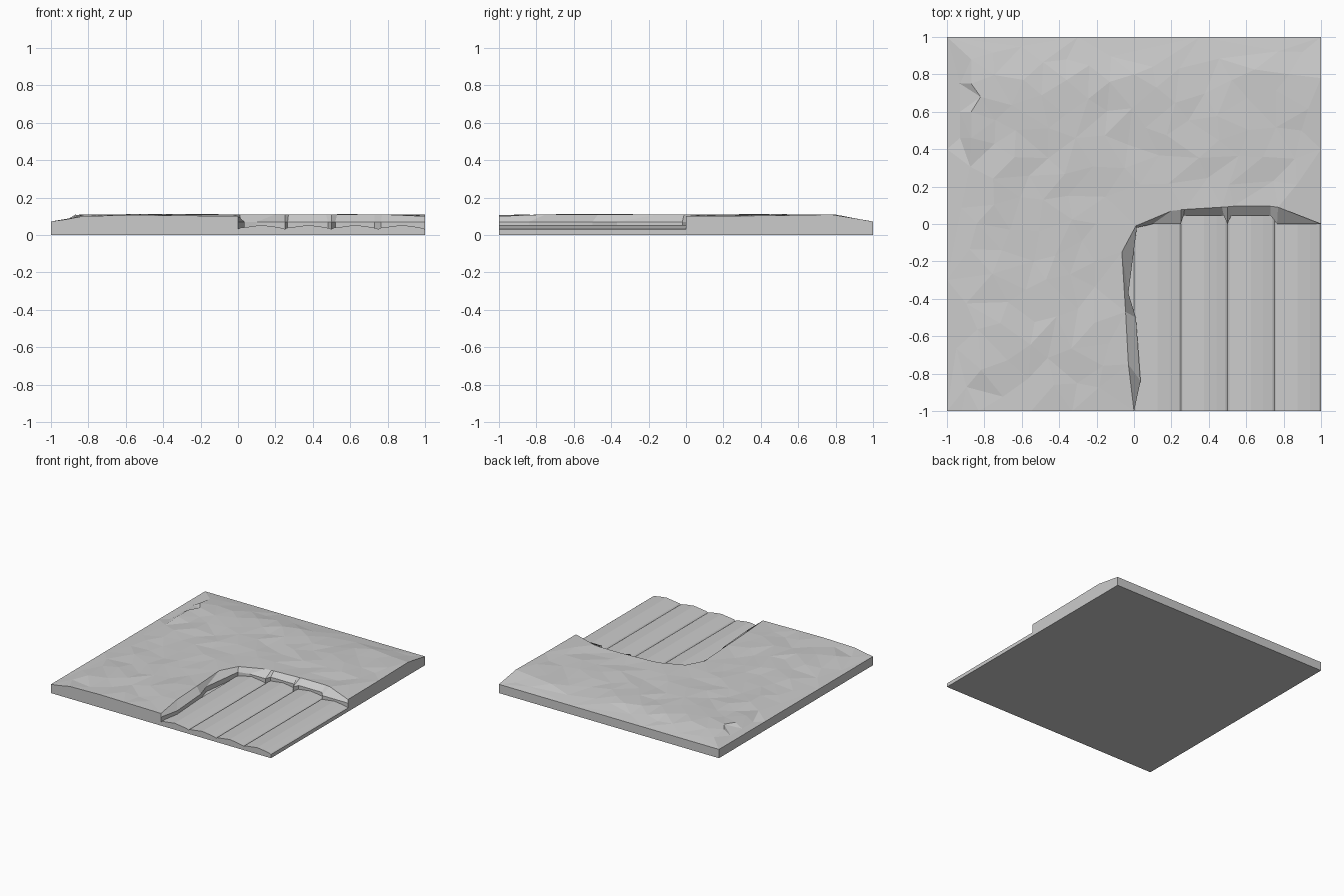
import bpy, bmesh, random
from mathutils import Vector
from mathutils.geometry import delaunay_2d_cdt

random.seed(7)
cube = bpy.data.objects.get("Cube")
if cube:
    bpy.data.objects.remove(cube)

GREY = (0.6, 0.6, 0.6, 1)
mat = bpy.data.materials.new("plain grey")
mat.use_nodes = True
mat.diffuse_color = GREY
mat.node_tree.nodes["Principled BSDF"].inputs["Base Color"].default_value = GREY

BASE = 0.025   # top of the base slab
LEDGE = 0.07   # height where the bank turns vertical


def finish(bm, name):
    mesh = bpy.data.meshes.new(name)
    bm.to_mesh(mesh)
    bm.free()
    mesh.materials.append(mat)
    obj = bpy.data.objects.new(name, mesh)
    bpy.context.collection.objects.link(obj)
    return obj


def strip(bm, upper, lower):
    """Quads between two rows of points."""
    a = [bm.verts.new(p) for p in upper]
    b = [bm.verts.new(p) for p in lower]
    for i in range(len(a) - 1):
        bm.faces.new((a[i], b[i], b[i + 1], a[i + 1]))


def clamp(t):
    return max(0.0, min(1.0, t))


def height(x, y):
    """Low borders at the left and back, uneven plateau inside."""
    steep = 0.4 < y < 0.8
    left = clamp((x + 0.93) / 0.06) if steep else clamp((x + 0.96) / 0.14)
    back = clamp((0.99 - y) / 0.2)
    t = min(left, back)
    return 0.072 + t * (0.031 + random.uniform(-0.004, 0.009))


# Base slab
bm = bmesh.new()
bmesh.ops.create_cube(bm, size=1)
bmesh.ops.scale(bm, vec=(2, 2, BASE), verts=bm.verts)
bmesh.ops.translate(bm, vec=(0, 0, BASE / 2), verts=bm.verts)
finish(bm, "base_slab")

# Bank edge: upper rim and the ledge below it, from the front to the right side
rim = [(0, -1), (-.03, -.75), (-.045, -.47), (-.065, -.15), (.01, -.01), (.2, .07),
       (.27, .078), (.47, .09), (.5, .092), (.53, .095), (.73, .095), (.77, .09), (1, 0)]
ledge = [(0, -1), (.035, -.84), (.01, -.5), (-.03, -.37), (.015, -.02), (.1, 0),
         (.25, 0), (.265, .045), (.48, .045), (.5, 0), (.52, .045), (.73, .045),
         (.765, 0), (1, 0)]
rim.insert(6, (.25, .076))

# Raised ground: outline, bank lines and scattered points, triangulated
front = [(-1, -1), (-.92, -1), (-.83, -1), (-.55, -1), (-.33, -1)]
borders = [(1, .4), (1, .78), (1, 1), (.35, 1), (-.3, 1), (-1, 1), (-1, .4), (-1, -.3)]
outline = front + rim + borders
points = [(-.87, .88), (-.6, .95), (-.36, .88), (.1, .84), (.83, .8),
          (-.82, .68), (-.59, .77), (-.36, .77), (-.13, .76), (0, .8), (.12, .73)]
for y in (.75, .6, .46):
    points += [(-.93, y), (-.87, y)]


def inside(x, y):
    return x < -0.13 or y > 0.17


def clear(x, y, gap):
    return all((x - px) ** 2 + (y - py) ** 2 > gap ** 2 for px, py in points + outline)


for attempt in range(3000):
    x, y = random.uniform(-.95, .95), random.uniform(-.95, .93)
    if inside(x, y) and clear(x, y, 0.115):
        points.append((x, y))

n = len(outline)
flat = [Vector(p) for p in outline + points]
verts, edges, faces, *rest = delaunay_2d_cdt(flat, [], [list(range(n))], 1, 1e-5)

crests = {(-.59, .77), (-.36, .77), (-.13, .76), (0, .8), (-.82, .68)}


def ground_z(p):
    x, y = p
    if p in crests:
        return 0.109
    if p in rim:
        return 0.1 if p in (rim[0], rim[-1]) else 0.11
    return height(x, y)


zmap = {p: ground_z(p) for p in outline + points}


def lift(v):
    near = min(zmap, key=lambda p: (p[0] - v[0]) ** 2 + (p[1] - v[1]) ** 2)
    return (v[0], v[1], zmap[near])


bm = bmesh.new()
tops = [bm.verts.new(lift(v)) for v in verts]
for f in faces:
    bm.faces.new([tops[i] for i in f])

# Outer side walls, then the sloped and vertical parts of the bank
for row in (front + rim[:1], rim[-1:] + borders + front[:1]):
    strip(bm, [(*p, zmap[p]) for p in row], [(*p, BASE) for p in row])
strip(bm, [(*p, zmap[p]) for p in rim], [(*p, LEDGE) for p in ledge])
strip(bm, [(*p, LEDGE) for p in ledge], [(*p, BASE) for p in ledge])
bmesh.ops.remove_doubles(bm, verts=bm.verts, dist=1e-5)
bmesh.ops.dissolve_degenerate(bm, edges=bm.edges, dist=1e-5)
bmesh.ops.recalc_face_normals(bm, faces=bm.faces)
if sum(f.normal.z * f.calc_area() for f in bm.faces) < 0:
    bmesh.ops.reverse_faces(bm, faces=bm.faces)
finish(bm, "raised_ground")

# Ploughed field: four rounded furrows in the sunken corner
furrow = [(0, .03), (.01, .038), (.06, .044), (.125, .053), (.19, .045), (.24, .036)]
profile = [(-.07, .03)] + [(k * .25 + x, z) for k in range(4) for x, z in furrow] + [(1, .03)]
bm = bmesh.new()
near = [(x, -1, z) for x, z in profile]
far = [(x, .09, z) for x, z in profile]
strip(bm, far, near)
strip(bm, near[1:], [(x, y, BASE) for x, y, z in near[1:]])
strip(bm, [(1, -1, .03), (1, 0, .03)], [(1, -1, BASE), (1, 0, BASE)])
bmesh.ops.remove_doubles(bm, verts=bm.verts, dist=1e-5)
bmesh.ops.recalc_face_normals(bm, faces=bm.faces)
if sum(f.normal.z * f.calc_area() for f in bm.faces) < 0:
    bmesh.ops.reverse_faces(bm, faces=bm.faces)
finish(bm, "ploughed_field")
